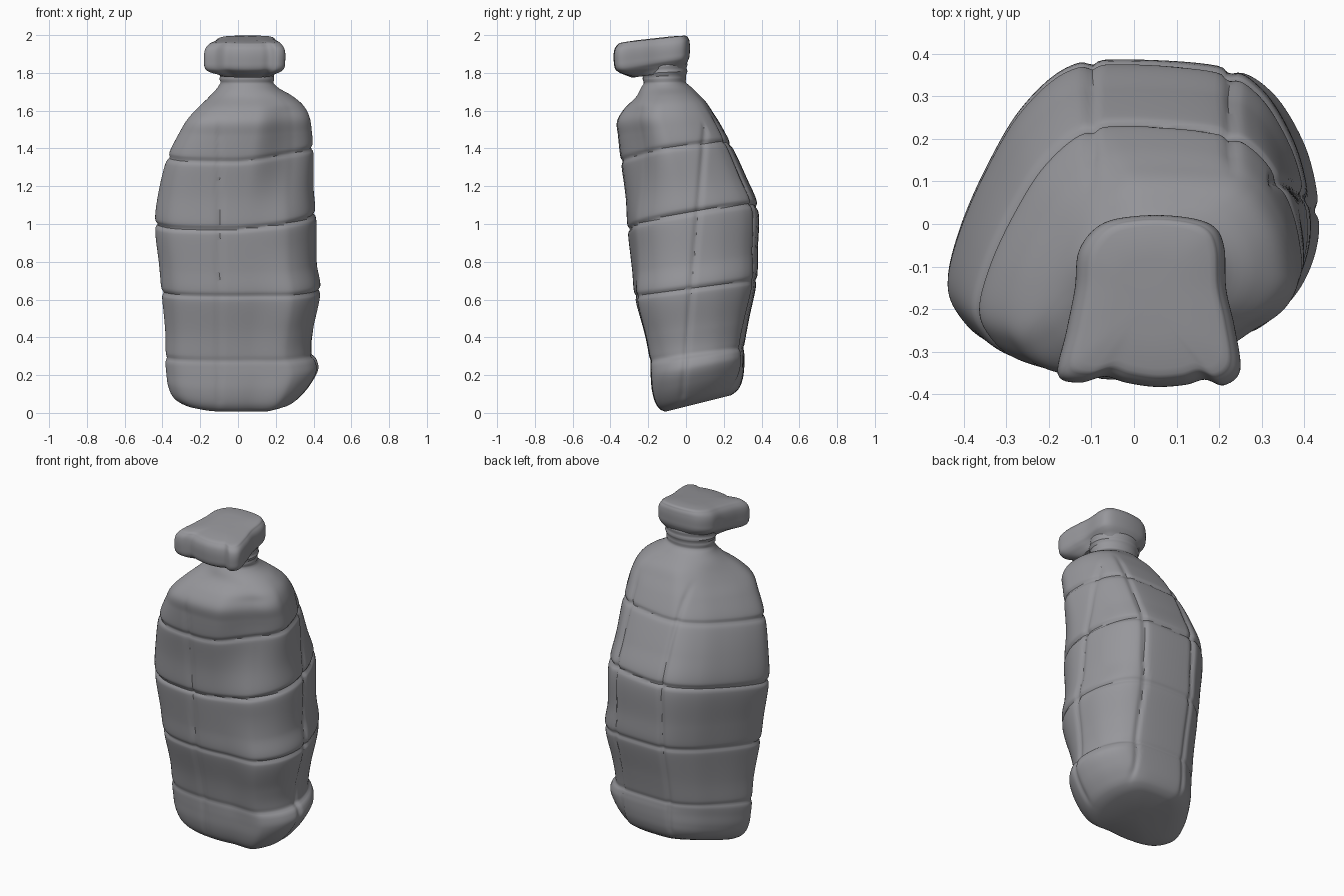
import bpy, bmesh, math
from mathutils import Vector

if "Cube" in bpy.data.objects:
    bpy.data.objects.remove(bpy.data.objects["Cube"])

grey = bpy.data.materials.new("slate_grey")
grey.diffuse_color = (0.31, 0.31, 0.33, 1)
grey.use_nodes = True
grey.node_tree.nodes["Principled BSDF"].inputs["Base Color"].default_value = grey.diffuse_color


def closed_curve(points, steps):
    """Smooth closed outline, scaled to the -1..1 square."""
    n, out = len(points), []
    for i in range(n):
        a, b, c, d = (Vector(points[(i + k) % n]) for k in (-1, 0, 1, 2))
        for s in range(steps):
            t = s / steps
            out.append(0.5 * (2 * b + (c - a) * t + (2 * a - 5 * b + 4 * c - d) * t * t
                              + (3 * b - a - 3 * c + d) * t ** 3))
    xs, ys = [p.x for p in out], [p.y for p in out]
    cx, cy = (max(xs) + min(xs)) / 2, (max(ys) + min(ys)) / 2
    hx, hy = (max(xs) - min(xs)) / 2, (max(ys) - min(ys)) / 2
    return [((p.x - cx) / hx, (p.y - cy) / hy) for p in out]


def row_at(rows, z):
    """Smoothly interpolate the section table at height z."""
    n = len(rows)
    i = max(k for k in range(n - 1) if rows[k][0] <= z + 1e-9)
    a, b = rows[i], rows[i + 1]
    h = b[0] - a[0]
    t = (z - a[0]) / h

    def tangent(k, j):
        lo, hi = rows[max(k - 1, 0)], rows[min(k + 1, n - 1)]
        return (hi[j] - lo[j]) / (hi[0] - lo[0])
    return [(2 * t**3 - 3 * t**2 + 1) * a[j] + (t**3 - 2 * t**2 + t) * h * tangent(i, j)
            + (3 * t**2 - 2 * t**3) * b[j] + (t**3 - t**2) * h * tangent(i + 1, j)
            for j in range(1, len(a))]


def smooth(lo, hi, x):
    t = max(0.0, min(1.0, (x - lo) / (hi - lo)))
    return t * t * (3 - 2 * t)


def loft(name, outline, rows, rings, dent, chamfer):
    bm = bmesh.new()
    loops = []
    z0, z1 = rows[0][0], rows[-1][0]
    for r in range(rings):
        z = z0 + (z1 - z0) * r / (rings - 1)
        xa, xb, ya, yb, slope, rnd = row_at(rows, z)
        cx, cy, hx, hy = (xa + xb) / 2, (ya + yb) / 2, (xb - xa) / 2, (yb - ya) / 2
        ring = []
        for u, v in outline:
            if v < 0:
                v *= 1 - chamfer(z) * smooth(0.15, 0.75, u)
            k = math.hypot(u, v)
            u, v = u + (u / k - u) * rnd, v + (v / k - v) * rnd
            s = 1 - dent(z, cx + u * hx, cy + v * hy, u, v) / 0.35
            ring.append(bm.verts.new((cx + u * hx * s, cy + v * hy * s, z + slope * v * hy)))
        loops.append(ring)
    n = len(outline)
    for a, b in zip(loops, loops[1:]):
        for i in range(n):
            j = (i + 1) % n
            bm.faces.new((a[i], a[j], b[j], b[i]))
    # close both ends with fans
    for ring in (loops[0], loops[-1]):
        mid = sum((v.co for v in ring), Vector()) / n
        c = bm.verts.new(mid)
        for i in range(n):
            bm.faces.new((ring[i], ring[(i + 1) % n], c))
    bmesh.ops.recalc_face_normals(bm, faces=bm.faces)
    me = bpy.data.meshes.new(name)
    bm.to_mesh(me)
    bm.free()
    me.materials.append(grey)
    ob = bpy.data.objects.new(name, me)
    bpy.context.collection.objects.link(ob)
    bpy.context.view_layer.objects.active = ob
    ob.select_set(True)
    bpy.ops.object.shade_smooth_by_angle(angle=math.radians(40))
    ob.select_set(False)


def bell(d, w):
    return math.exp(-(d / w) ** 2)


def body_dent(z, x, y, u, v):
    """Seams that divide the bottle into padded panels."""
    d = 0.0
    for g, depth in ((0.31, 0.006), (0.66, 0.008), (1.03, 0.011), (1.375, 0.010)):
        e = z - g - 0.08 * max(x, 0) * (g > 0.9)
        d += depth * bell(e, 0.012) + 0.2 * depth * bell(e, 0.03)
    fade = max(0, min(1, (1.6 - z) / 0.1, (z - 0.06) / 0.06))
    if v < -0.3:
        d += fade * 0.010 * bell(x + 0.1, 0.014)
    if v > 0.3:
        d += fade * 0.011 * (bell(x + 0.1, 0.014) + bell(x - 0.23, 0.014))
    if abs(v) < 0.7 and u > 0.6:
        d += fade * 0.009 * bell(y - 0.09 * z + 0.03, 0.016)
    # thread ridges on the neck
    if z > 1.74:
        d += 0.008 * math.sin((z - 1.74) * 2 * math.pi / 0.035)
    return d


def corner_cut(z):
    """Front right corner: full at the foot, cut away at the shoulder."""
    return (-0.13 * (1 - smooth(0.5, 0.95, z)) + 0.34 * smooth(1.0, 1.48, z)
            - 0.34 * smooth(1.6, 1.72, z))


# bottle body: flat front, rounded back
footprint = closed_curve([
    (-.43, -.15), (-.40, -.23), (-.33, -.29), (-.2, -.32), (0, -.325), (.22, -.295),
    (.31, -.255), (.39, -.17), (.43, -.06), (.425, .065), (.39, .19), (.315, .31),
    (.21, .365), (-.03, .38), (-.15, .36), (-.255, .265), (-.335, .13), (-.4, -.02)], 10)
# height, x min, x max, y min, y max, slope to the back, roundness
body_rows = [
    (.05, -.20, .23, -.11, .24, .25, 0),
    (.07, -.28, .29, -.137, .275, .25, 0),
    (.11, -.34, .34, -.162, .297, .25, 0),
    (.17, -.37, .39, -.180, .307, .22, 0),
    (.24, -.38, .425, -.187, .31, .19, 0),
    (.29, -.385, .415, -.19, .308, .15, 0),
    (.33, -.383, .39, -.195, .31, .13, 0),
    (.45, -.385, .40, -.218, .332, .13, 0),
    (.66, -.405, .438, -.272, .376, .13, 0),
    (.80, -.417, .417, -.285, .38, .14, 0),
    (1.03, -.44, .415, -.31, .382, .17, 0),
    (1.20, -.42, .40, -.32, .317, .17, 0),
    (1.38, -.372, .40, -.346, .238, .15, 0),
    (1.50, -.31, .39, -.36, .18, .12, 0),
    (1.57, -.265, .378, -.365, .14, .1, 0),
    (1.63, -.21, .345, -.325, .105, .08, .2),
    (1.68, -.155, .285, -.265, .065, .05, .6),
    (1.72, -.11, .215, -.24, .03, .02, 1),
    (1.75, -.095, .19, -.225, .0, .02, 1),
    (1.80, -.10, .195, -.235, .005, .05, 1),
    (1.86, -.10, .195, -.235, .005, .08, 1)]
loft("bottle_body", footprint, body_rows, 190, body_dent, corner_cut)

# lobed screw cap, wider at the front, tapering underneath
cap_shape = closed_curve([
    (-.18, -.35), (-.13, -.37), (-.07, -.356), (-.02, -.37), (.05, -.38), (.12, -.375),
    (.165, -.363), (.21, -.376), (.248, -.34), (.235, -.24), (.215, -.15), (.21, -.05),
    (.18, .0), (.10, .02), (0, .02), (-.08, .0), (-.13, -.06), (-.14, -.15), (-.16, -.25)], 6)
cap_rows = [
    (1.795, -.09, .185, -.285, -.01, .15, .5),
    (1.815, -.12, .205, -.32, .0, .17, .2),
    (1.832, -.155, .228, -.352, .01, .17, 0),
    (1.85, -.175, .245, -.374, .017, .16, 0),
    (1.88, -.18, .25, -.382, .02, .13, 0),
    (1.935, -.176, .248, -.381, .02, .10, 0),
    (1.965, -.155, .23, -.365, .012, .10, 0),
    (1.98, -.12, .20, -.335, -.01, .11, 0),
    (1.983, -.05, .12, -.26, -.08, .11, 0)]
loft("screw_cap", cap_shape, cap_rows, 50, lambda *a: 0.0, lambda z: 0.0)
